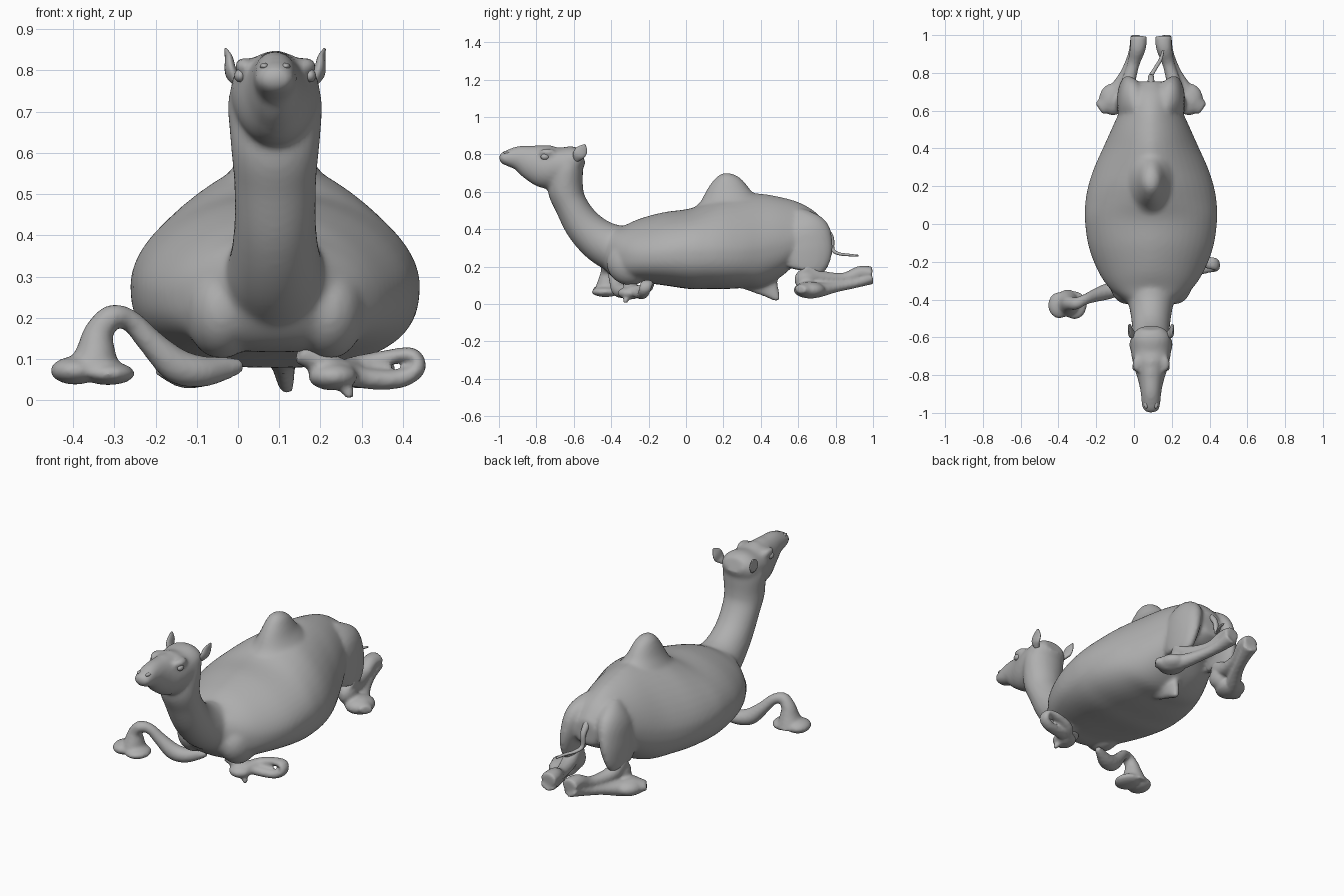
import bpy, bmesh, math
from mathutils import Vector

cube = bpy.data.objects.get("Cube")
if cube:
    bpy.data.objects.remove(cube)

AXIS = 0.09          # the spine sits a little left of centre
SIDES = 28

hide = bpy.data.materials.new("plain grey hide")
hide.use_nodes = True
GREY = (0.43, 0.43, 0.43, 1)
hide.diffuse_color = GREY
hide.node_tree.nodes["Principled BSDF"].inputs["Base Color"].default_value = GREY


def smooth_rows(rows, steps):
    """Catmull-Rom interpolation through rows of numbers."""
    out = []
    for i in range(len(rows) - 1):
        quad = [rows[max(i - 1, 0)], rows[i], rows[i + 1], rows[min(i + 2, len(rows) - 1)]]
        for s in range(steps):
            t = s / steps
            out.append([b + t / 2 * (c - a + t * (2 * a - 5 * b + 4 * c - d + t * (3 * (b - c) + d - a)))
                        for a, b, c, d in zip(*quad)])
    return out + [list(rows[-1])]


def skin(name, rings):
    """Closed mesh through equal-length rings of points."""
    bm = bmesh.new()
    loops = [[bm.verts.new(p) for p in ring] for ring in rings]
    for a, b in zip(loops, loops[1:]):
        for i in range(len(a)):
            j = (i + 1) % len(a)
            bm.faces.new((a[i], a[j], b[j], b[i]))
    bm.faces.new(loops[0])
    bm.faces.new(loops[-1])
    bmesh.ops.recalc_face_normals(bm, faces=bm.faces)
    mesh = bpy.data.meshes.new(name)
    bm.to_mesh(mesh)
    bm.free()
    mesh.materials.append(hide)
    mesh.polygons.foreach_set("use_smooth", [True] * len(mesh.polygons))
    obj = bpy.data.objects.new(name, mesh)
    bpy.context.collection.objects.link(obj)
    return obj


def tube(name, path, side=(1, 0, 0), steps=6):
    """Tube along rows of x, y, z, half width along side, half depth."""
    rows = smooth_rows(path, steps)
    pts = [Vector(r[:3]) for r in rows]
    rings = []
    for i, row in enumerate(rows):
        along = (pts[min(i + 1, len(pts) - 1)] - pts[max(i - 1, 0)]).normalized()
        u = Vector(side)
        u = (u - along * u.dot(along)).normalized()
        v = along.cross(u)
        rings.append([pts[i] + u * row[3] * math.cos(a) + v * row[4] * math.sin(a)
                      for a in (math.tau * k / SIDES for k in range(SIDES))])
    return skin(name, rings)


def ball(name, centre, radii):
    rings = []
    for k in range(1, 16):
        a = math.pi * k / 16
        rings.append([Vector(centre) + Vector((radii[0] * math.sin(a) * math.cos(b),
                      radii[1] * math.sin(a) * math.sin(b), radii[2] * math.cos(a)))
                      for b in (math.tau * j / SIDES for j in range(SIDES))])
    return skin(name, rings)


def fuse(name, parts, voxel, rounds):
    """Blend overlapping parts into one smooth surface."""
    bpy.ops.object.select_all(action='DESELECT')
    for p in parts:
        p.select_set(True)
    bpy.context.view_layer.objects.active = parts[0]
    bpy.ops.object.join()
    obj = bpy.context.view_layer.objects.active
    obj.name = name
    remesh = obj.modifiers.new("blend", 'REMESH')
    remesh.mode = 'VOXEL'
    remesh.voxel_size = voxel
    remesh.use_smooth_shade = True
    soften = obj.modifiers.new("soften", 'SMOOTH')
    soften.iterations = rounds
    return obj


# Torso sections: y, top, bottom, widest height, half width, roundness of the upper half
torso_rows = [(-.46, .36, .22, .29, .07, 2), (-.4, .4, .15, .27, .15, 2), (-.34, .415, .12, .26, .22, 2),
              (-.25, .455, .115, .26, .28, 1.8), (-.12, .49, .1, .27, .33, 1.8), (.02, .51, .08, .28, .35, 1.9),
              (.12, .55, .08, .28, .347, 1.75), (.21, .58, .08, .28, .33, 1.65), (.3, .59, .085, .28, .3, 1.6),
              (.4, .59, .09, .29, .255, 1.6), (.5, .573, .14, .31, .21, 1.7), (.6, .545, .22, .34, .165, 1.7),
              (.69, .493, .25, .36, .125, 1.9), (.755, .42, .29, .35, .06, 2)]
rings = []
for y, top, low, mid, wide, power in smooth_rows(torso_rows, 5):
    ring = []
    for k in range(48):
        c, s = math.cos(math.tau * k / 48), math.sin(math.tau * k / 48)
        e = 2 / power if s > 0 else 0.78
        reach = top - mid if s > 0 else mid - low
        ring.append((AXIS + wide * math.copysign(abs(c) ** e, c), y,
                     mid + reach * math.copysign(abs(s) ** e, s)))
    rings.append(ring)
skin_parts = [skin("torso", rings)]

# Rounded hump, wider at its foot
skin_parts.append(tube("hump", [
    (AXIS, .23, .45, .2, .22), (AXIS, .23, .53, .13, .175), (AXIS, .225, .59, .085, .13),
    (AXIS, .222, .645, .06, .092), (AXIS, .22, .68, .042, .058), (AXIS, .22, .7, .015, .02)]))

# Neck curving up from the chest, and the head
skin_parts.append(tube("neck", [
    (AXIS, -.3, .27, .15, .14), (AXIS, -.44, .325, .115, .118), (AXIS, -.545, .415, .1, .1),
    (AXIS, -.615, .53, .1, .088), (AXIS, -.645, .62, .108, .095), (AXIS, -.635, .73, .114, .085),
    (AXIS, -.62, .79, .09, .06)]))
skin_parts.append(tube("head", [
    (AXIS, -.55, .79, .06, .04), (AXIS, -.59, .775, .1, .075), (AXIS, -.66, .742, .108, .1),
    (AXIS, -.74, .733, .095, .117), (AXIS, -.82, .755, .07, .098), (AXIS, -.89, .778, .055, .07),
    (AXIS, -.95, .78, .05, .046), (AXIS, -.985, .778, .04, .03), (AXIS, -1, .776, .015, .01)]))

# Shoulders, thighs and brows on both sides
for m in (-1, 1):
    skin_parts.append(ball("shoulder", (AXIS + m * .13, -.3, .22), (.09, .125, .12)))
    skin_parts.append(tube("thigh", [
        (AXIS + m * .05, .6, .48, .05, .05), (AXIS + m * .095, .63, .4, .07, .13),
        (AXIS + m * .12, .645, .31, .06, .14), (AXIS + m * .135, .645, .23, .045, .125),
        (AXIS + m * .14, .635, .175, .035, .09)]))
    skin_parts.append(ball("brow", (AXIS + m * .075, -.74, .81), (.025, .045, .022)))
# Fold of skin under the belly
skin_parts.append(tube("belly_fold", [
    (AXIS + .02, .38, .15, .04, .1), (AXIS + .02, .43, .1, .03, .07),
    (AXIS + .025, .47, .05, .022, .035), (AXIS + .03, .495, .02, .014, .014)]))
fuse("body", skin_parts, .011, 8)

# Ears, eyes and nostrils
for m, label in ((-1, "right"), (1, "left")):
    tube(label + "_ear", [
        (AXIS + m * .09, -.585, .77, .012, .015), (AXIS + m * .107, -.575, .795, .014, .032),
        (AXIS + m * .112, -.555, .825, .01, .03), (AXIS + m * .12, -.54, .852, .003, .005)])
    ball(label + "_eye", (AXIS + m * .085, -.755, .787), (.014, .022, .016))
    ball(label + "_nostril", (AXIS + m * .026, -.955, .81), (.011, .022, .008))

# Folded hind legs: knee to hock, then back along the ground to the foot
for m, label in ((-1, "right"), (1, "left")):
    shank = tube("shank", [
        (AXIS + m * .14, .63, .2, .04, .06), (AXIS + m * .13, .71, .145, .04, .04),
        (AXIS + m * .095, .84, .135, .032, .032), (AXIS + m * .07, .93, .165, .042, .038),
        (AXIS + m * .065, .995, .165, .045, .035)])
    cannon = tube("cannon", [
        (AXIS + m * .065, .99, .14, .045, .035), (AXIS + m * .09, .9, .11, .032, .026),
        (AXIS + m * .13, .8, .09, .032, .028), (AXIS + m * .18, .71, .075, .042, .04),
        (AXIS + m * .22, .65, .075, .055, .045), (AXIS + m * .275, .61, .08, .035, .02)])
    pad = ball("pad", (AXIS + m * .2, .66, .075), (.075, .085, .045))
    knee = ball("knee", (AXIS + m * .14, .64, .13), (.045, .06, .06))
    fuse(label + "_hind_leg", [shank, cannon, pad, knee], .009, 4)

# Right foreleg arches out sideways to a flat bell-shaped foot
arch = tube("arch", [
    (.01, -.29, .085, .015, .015), (-.03, -.31, .078, .025, .028), (-.09, -.34, .07, .04, .038),
    (-.15, -.36, .085, .042, .042), (-.21, -.38, .14, .034, .032), (-.26, -.4, .192, .028, .027),
    (-.305, -.42, .202, .032, .03), (-.337, -.42, .165, .038, .036), (-.345, -.42, .115, .055, .05),
    (-.35, -.42, .06, .075, .075)], side=(0, 1, 0))
toes = [ball("toe", (-.395, -.43, .072), (.06, .07, .034)),
        ball("toe", (-.315, -.43, .065), (.065, .075, .028))]
fuse("right_foreleg", [arch] + toes, .009, 4)

# Left foreleg doubles back under the chest
loop = tube("loop", [
    (.15, -.31, .12, .03, .03), (.22, -.29, .085, .038, .03), (.3, -.25, .055, .032, .026),
    (.39, -.23, .052, .03, .023), (.435, -.22, .078, .032, .02), (.42, -.21, .11, .034, .018),
    (.35, -.2, .1, .03, .02), (.28, -.22, .08, .034, .026), (.24, -.29, .06, .045, .032)],
    side=(0, 1, 0))
hoof = ball("hoof", (.23, -.3, .058), (.06, .065, .034))
tip = tube("tip", [(.24, -.3, .06, .02, .02), (.265, -.32, .025, .016, .016), (.272, -.325, .002, .008, .008)])
fuse("left_foreleg", [loop, hoof, tip], .009, 3)

# Thin tail
tube("tail", [
    (AXIS, .72, .42, .02, .02), (AXIS, .775, .36, .016, .014), (AXIS, .785, .29, .012, .01),
    (AXIS + .02, .82, .268, .01, .008), (AXIS + .05, .87, .262, .009, .007), (AXIS + .065, .92, .258, .006, .005)])
